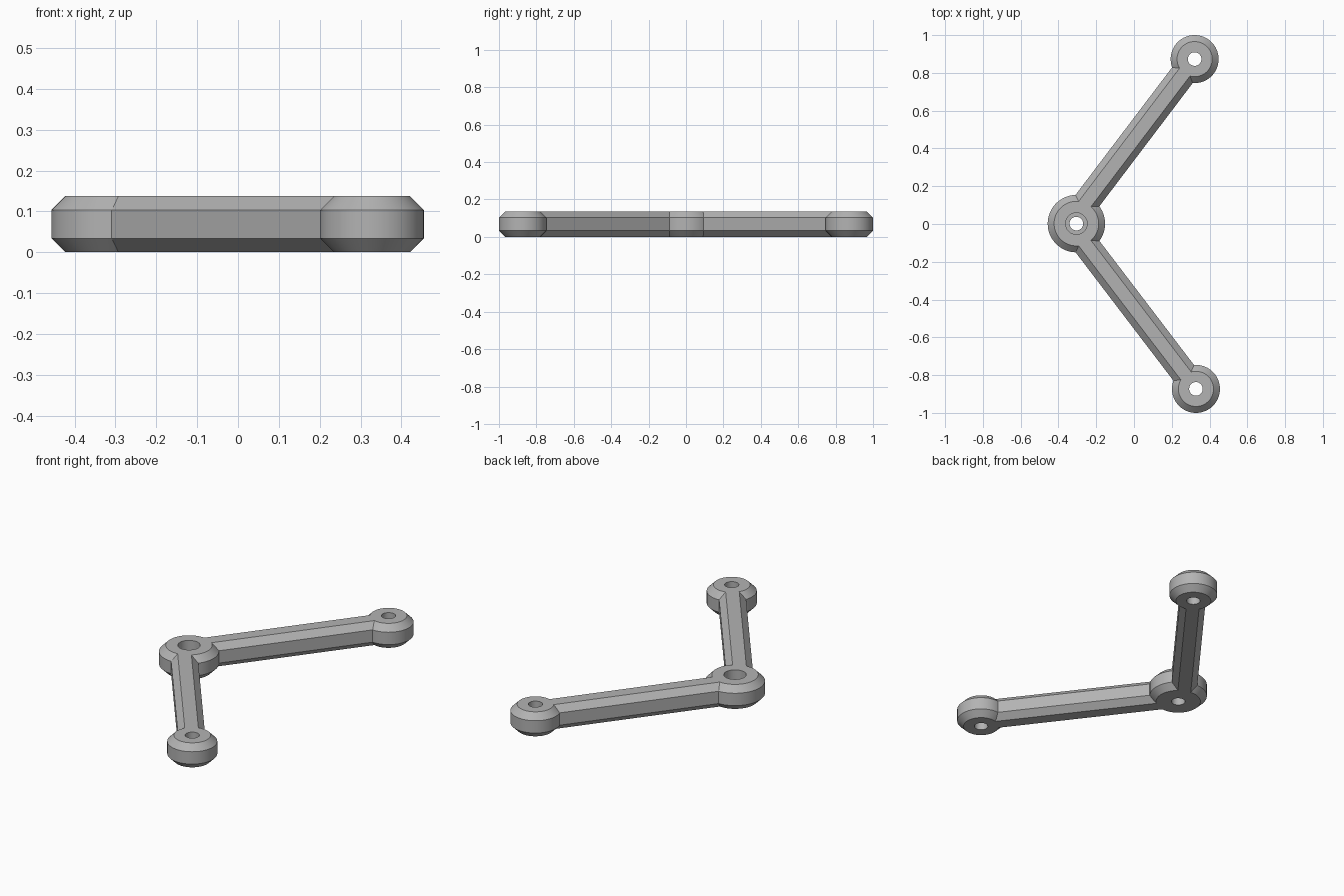
import bpy, bmesh, math
from mathutils import Vector, Matrix

cube = bpy.data.objects.get("Cube")
if cube:
    bpy.data.objects.remove(cube, do_unlink=True)

HEIGHT, CHAMFER = 0.137, 0.034
HALF = HEIGHT / 2
HUB = Vector((-0.305, 0.002))
ENDS = [Vector((0.321, 0.873)), Vector((0.328, -0.873))]

grey = bpy.data.materials.new("plain_grey")
grey.use_nodes = True
grey.diffuse_color = (0.45, 0.45, 0.45, 1)
grey.node_tree.nodes["Principled BSDF"].inputs["Base Color"].default_value = grey.diffuse_color


def new_object(name, bm):
    bmesh.ops.recalc_face_normals(bm, faces=bm.faces)
    mesh = bpy.data.meshes.new(name)
    bm.to_mesh(mesh)
    bm.free()
    mesh.materials.append(grey)
    obj = bpy.data.objects.new(name, mesh)
    bpy.context.collection.objects.link(obj)
    return obj


def loft(name, rings):
    """Closed solid through a list of matching vertex rings."""
    bm = bmesh.new()
    loops = [[bm.verts.new(p) for p in ring] for ring in rings]
    for a, b in zip(loops, loops[1:]):
        for i in range(len(a)):
            j = (i + 1) % len(a)
            bm.faces.new((a[i], a[j], b[j], b[i]))
    bm.faces.new(loops[0])
    bm.faces.new(loops[-1])
    return new_object(name, bm)


def disc(name, centre, profile, sides=64):
    """Turned solid from (radius, height) pairs."""
    turns = [math.tau * i / sides for i in range(sides)]
    return loft(name, [[(centre.x + r * math.cos(t), centre.y + r * math.sin(t), z)
                        for t in turns] for r, z in profile])


def boss(name, centre, radius):
    inner = radius - CHAMFER
    return disc(name, centre, [(inner, 0), (radius, CHAMFER),
                               (radius, HEIGHT - CHAMFER), (inner, HEIGHT)])


def arm(name, start, end):
    """Square bar with chamfered long edges."""
    flat = HALF - CHAMFER
    section = [(flat, -HALF), (HALF, -flat), (HALF, flat), (flat, HALF)]
    section += [(-x, -z) for x, z in section]
    along = (end - start).normalized()
    side = Vector((along.y, -along.x))
    return loft(name, [[(p.x + side.x * u, p.y + side.y * u, HALF + v)
                        for u, v in section] for p in (start, end)])


def combine(target, other, operation):
    mod = target.modifiers.new(operation.lower(), "BOOLEAN")
    mod.operation, mod.object, mod.solver = operation, other, "EXACT"
    bpy.context.view_layer.objects.active = target
    bpy.ops.object.modifier_apply(modifier=mod.name)
    bpy.data.objects.remove(other, do_unlink=True)


# Central hub, two arms and their end bosses
bracket = boss("angled_bracket", HUB, 0.152)
for label, end, sign in zip(("back", "front"), ENDS, (1, -1)):
    # Arms leave the hub slightly towards its outer side
    start = HUB + Vector((-0.021, 0.017 * sign))
    combine(bracket, arm(label + "_arm", start, end), "UNION")
    combine(bracket, boss(label + "_boss", end, 0.127), "UNION")

# Through holes, with a wide counterbore in the hub
for centre in [HUB] + ENDS:
    combine(bracket, disc("hole", centre, [(0.036, -0.1), (0.036, 0.3)], 48), "DIFFERENCE")
combine(bracket, disc("counterbore", HUB, [(0.057, 0.06), (0.057, 0.3)], 48), "DIFFERENCE")

# Smooth round walls, crisp chamfer edges
bpy.ops.object.select_all(action="DESELECT")
bracket.select_set(True)
bpy.context.view_layer.objects.active = bracket
bpy.ops.object.shade_smooth_by_angle(angle=math.radians(20))
